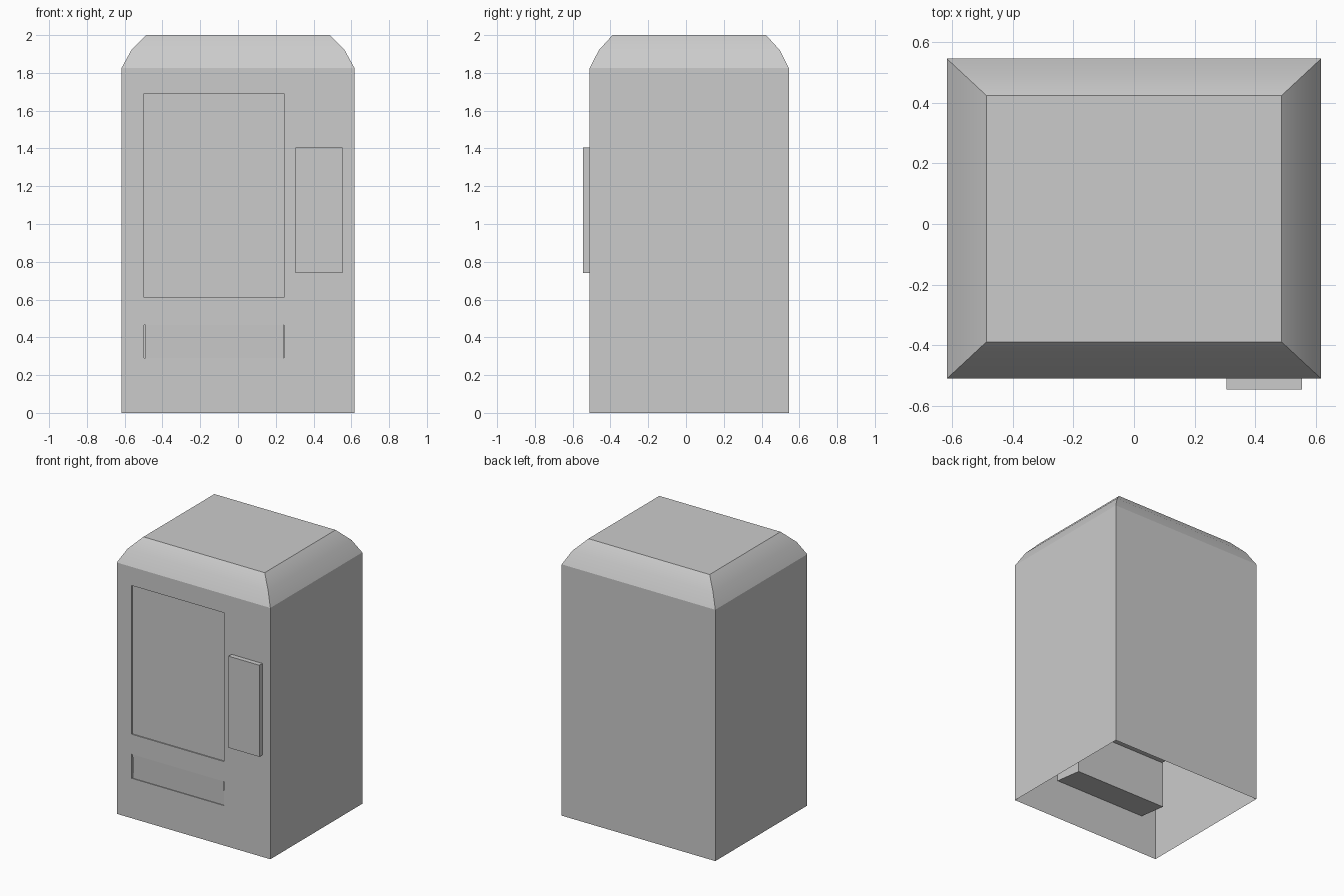
import bpy
import bmesh

if "Cube" in bpy.data.objects:
    bpy.data.objects.remove(bpy.data.objects["Cube"])

HX, Y0, Y1 = 0.617, -0.51, 0.545      # body outline
X0, X1 = -0.497, 0.243                # window and chute opening width
WIN = (0.61, 1.69)                    # window heights
CHUTE = (0.29, 0.465)                 # delivery opening heights


def make(name, quads):
    """Build one welded object from a list of quads given as corner points."""
    bm = bmesh.new()
    for q in quads:
        bm.faces.new([bm.verts.new(p) for p in q])
    bmesh.ops.remove_doubles(bm, verts=bm.verts[:], dist=1e-5)
    mesh = bpy.data.meshes.new(name)
    bm.to_mesh(mesh)
    bm.free()
    ob = bpy.data.objects.new(name, mesh)
    bpy.context.collection.objects.link(ob)
    return ob


def ring(inset, z):
    x, a, b = HX - inset, Y0 + inset * 0.93, Y1 - inset * 0.93
    return [(x, a, z), (x, b, z), (-x, b, z), (-x, a, z)]


def rect(x0, x1, z, y, ytop=None):
    """Upright rectangle facing the front."""
    t = y if ytop is None else ytop
    return [(x0, y, z[0]), (x1, y, z[0]), (x1, t, z[1]), (x0, t, z[1])]


def bridge(a, b):
    n = len(a)
    return [[a[i], a[(i + 1) % n], b[(i + 1) % n], b[i]] for i in range(n)]


def box_from(front, back):
    """Side walls between two rectangles plus the closing back one."""
    return bridge(front, back) + [back]


# Cabinet shell: open bottom, bevelled crown, two openings in the front
rings = [ring(0, 0), ring(0, 1.825), ring(0.052, 1.92), ring(0.13, 2.0)]
quads = bridge(rings[0], rings[1])[:3]
quads += bridge(rings[1], rings[2]) + bridge(rings[2], rings[3]) + [rings[3]]
xs = [-HX, X0, X1, HX]
zs = [0, *CHUTE, *WIN, 1.825]
for i in range(3):
    for j in range(5):
        if i == 1 and j in (1, 3):
            continue
        quads.append(rect(xs[i], xs[i + 1], (zs[j], zs[j + 1]), Y0))
body = make("cabinet", quads)
bpy.context.view_layer.objects.active = body
body.select_set(True)
bpy.ops.object.shade_smooth_by_angle(angle=0.43)
body.select_set(False)

# Display compartment and its slightly sunken pane
make("display_compartment",
     [q[::-1] for q in bridge(rect(X0, X1, WIN, Y0), rect(X0, X1, WIN, 0.2))]
     + [rect(X0, X1, WIN, 0.2)])
make("window_pane", [rect(X0, X1, WIN, Y0 + 0.008)])

# Delivery chute with a flap hinged at its top edge
chute_back = rect(X0, X1, (0.265, 0.605), -0.29)
make("delivery_chute",
     [q[::-1] for q in bridge(rect(X0, X1, CHUTE, Y0), chute_back)] + [chute_back])
make("delivery_flap", [rect(X0 + 0.008, X1 - 0.002, CHUTE, Y0 + 0.006, Y0)])

# Raised control panel
PAN = (0.74, 1.405)
make("control_panel",
     [q[::-1] for q in bridge(rect(0.305, 0.553, PAN, Y1 * -1), rect(0.305, 0.553, PAN, Y0))]
     + [rect(0.305, 0.553, PAN, Y1 * -1)])
